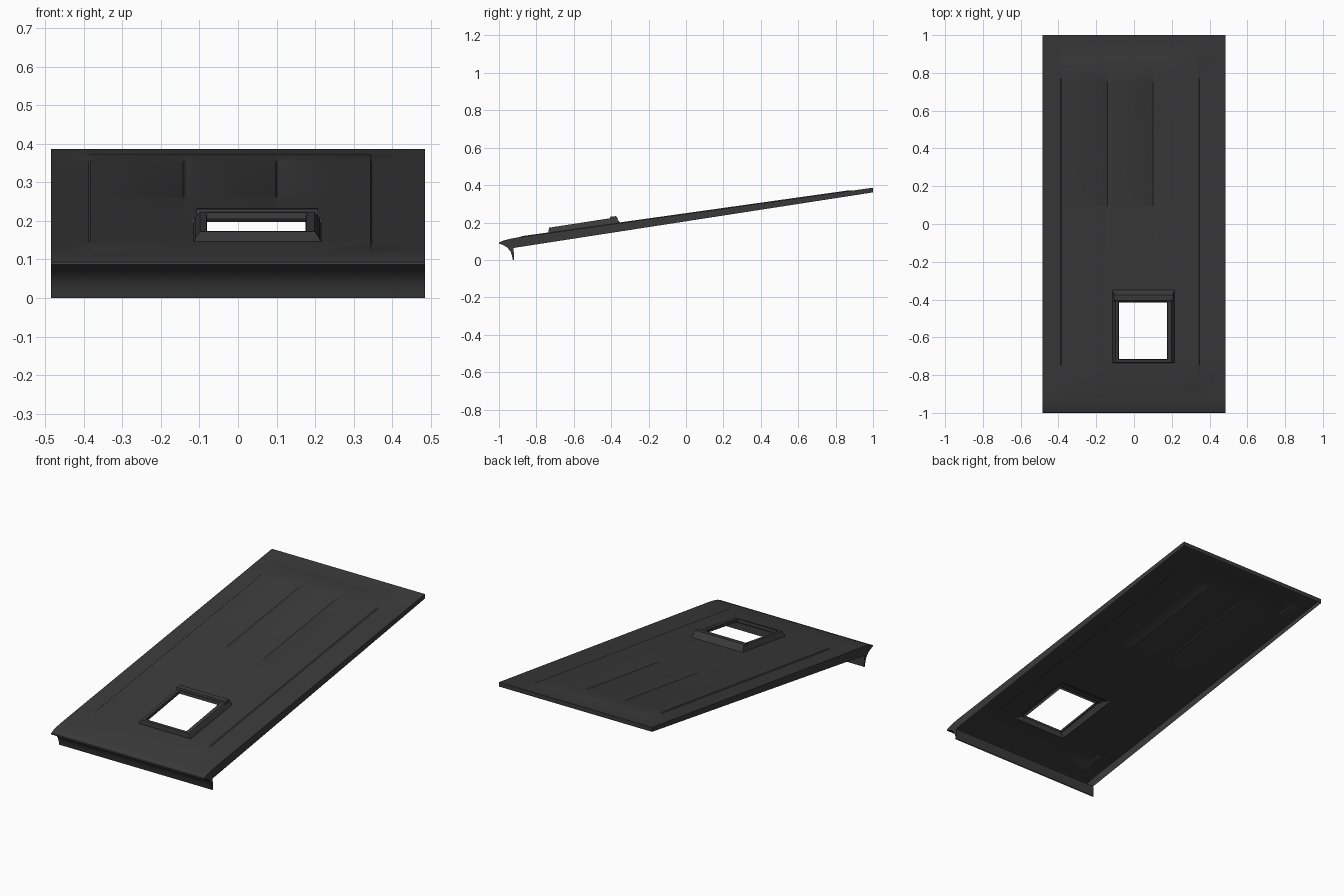
import bpy, bmesh

if "Cube" in bpy.data.objects:
    bpy.data.objects.remove(bpy.data.objects["Cube"])

W = 0.485                                   # half width of the panel
HX0, HX1, HY0, HY1 = -0.115, 0.215, -0.735, -0.35   # raised hatch footprint

mat = bpy.data.materials.new("dark_grey")
mat.diffuse_color = (0.042, 0.042, 0.042, 1)
mat.use_nodes = True
mat.node_tree.nodes["Principled BSDF"].inputs["Base Color"].default_value = mat.diffuse_color


def finish(name, bm, angle=0.5):
    bmesh.ops.remove_doubles(bm, verts=bm.verts, dist=1e-5)
    bmesh.ops.recalc_face_normals(bm, faces=bm.faces)
    me = bpy.data.meshes.new(name)
    bm.to_mesh(me)
    bm.free()
    ob = bpy.data.objects.new(name, me)
    bpy.context.collection.objects.link(ob)
    me.materials.append(mat)
    bpy.ops.object.select_all(action='DESELECT')
    ob.select_set(True)
    bpy.context.view_layer.objects.active = ob
    bpy.ops.object.shade_smooth_by_angle(angle=angle)
    return ob


def sheet_z(y):
    return 0.246 + 0.14 * y


# Long profile: curled front lip, rounded nose, then the straight slope
lip = [(-0.926, 0.0), (-0.93, 0.022), (-0.938, 0.045), (-0.955, 0.066),
       (-0.978, 0.08), (-1.0, 0.087), (-0.998, 0.094), (-0.975, 0.104),
       (-0.94, 0.113)]
slope_y = [-0.9, -0.87, HY0, HY1, 0.09, 0.1, 0.75, 0.76, 0.875, 0.89, 1.0]
profile = lip + [(y, sheet_z(y)) for y in slope_y]
xs = [-W, -0.388, -0.383, -0.143, -0.14, -0.137, HX0, 0.097, 0.1, 0.103,
      HX1, 0.343, 0.348, W]


def relief(x, y):
    # Slightly raised middle field with two shallow seams
    if not (-0.385 < x < 0.345 and -0.88 < y < 0.88):
        return 0.0
    seam = x in (-0.14, 0.1) and 0.095 < y < 0.755
    return 0.001 if seam else 0.004


# Roof sheet with skirts down the sides and back, open underneath
bm = bmesh.new()
grid = [[bm.verts.new((x, y, z + relief(x, y))) for x in xs] for y, z in profile]
for j in range(len(profile) - 1):
    for i in range(len(xs) - 1):
        in_hole = (HX0 <= xs[i] < HX1) and (HY0 <= profile[j][0] < HY1) and j >= len(lip)
        if not in_hole:
            bm.faces.new((grid[j][i], grid[j][i + 1], grid[j + 1][i + 1], grid[j + 1][i]))
under = [(1.0, 0.361), (-0.922, 0.064), (-0.919, 0.0)]
ends = []
for i in (0, -1):
    low = [bm.verts.new((xs[i], y, z)) for y, z in under]
    bm.faces.new([row[i] for row in grid] + low)
    ends.append(low[0])
bm.faces.new(grid[-1] + [ends[1], ends[0]])
# Back of the curled lip
lip_back = [bm.verts.new((x, y, z)) for x, (y, z) in
            ((-W, under[2]), (W, under[2]), (W, under[1]), (-W, under[1]))]
bm.faces.new(lip_back)
finish("roof_sheet", bm)

# Hatch collar: outer wall, sloping rim and short inner lip around the opening
bm = bmesh.new()


def top_z(y):
    return 0.171 + 0.155 * (y + 0.74)


def ring(x0, x1, y0, y1, zf, dz=0.0):
    return [bm.verts.new((x, y, zf(y) + dz))
            for x, y in ((x0, y0), (x1, y0), (x1, y1), (x0, y1))]


rings = [ring(HX0, HX1, HY0, HY1, sheet_z),
         ring(HX0 + 0.004, HX1 - 0.004, HY0, HY1 - 0.01, sheet_z, 0.012),
         ring(HX0 + 0.016, HX1 - 0.016, HY0 + 0.003, HY1 - 0.022, top_z),
         ring(-0.082, 0.177, -0.718, -0.412, top_z),
         ring(-0.08, 0.175, -0.715, -0.415, top_z, -0.016)]
for a, b in zip(rings, rings[1:]):
    for k in range(4):
        n = (k + 1) % 4
        bm.faces.new((a[k], a[n], b[n], b[k]))
finish("hatch_collar", bm)

# Raised ridge along the back of the collar
bm = bmesh.new()
section = [(-0.41, 0.215), (-0.404, 0.231), (-0.375, 0.234), (-0.362, 0.218)]
a, b = [[bm.verts.new((x, y, z)) for y, z in section] for x in (-0.107, 0.207)]
for k in range(4):
    n = (k + 1) % 4
    bm.faces.new((a[k], a[n], b[n], b[k]))
bm.faces.new(a)
bm.faces.new(b)
finish("hatch_back_ridge", bm)
